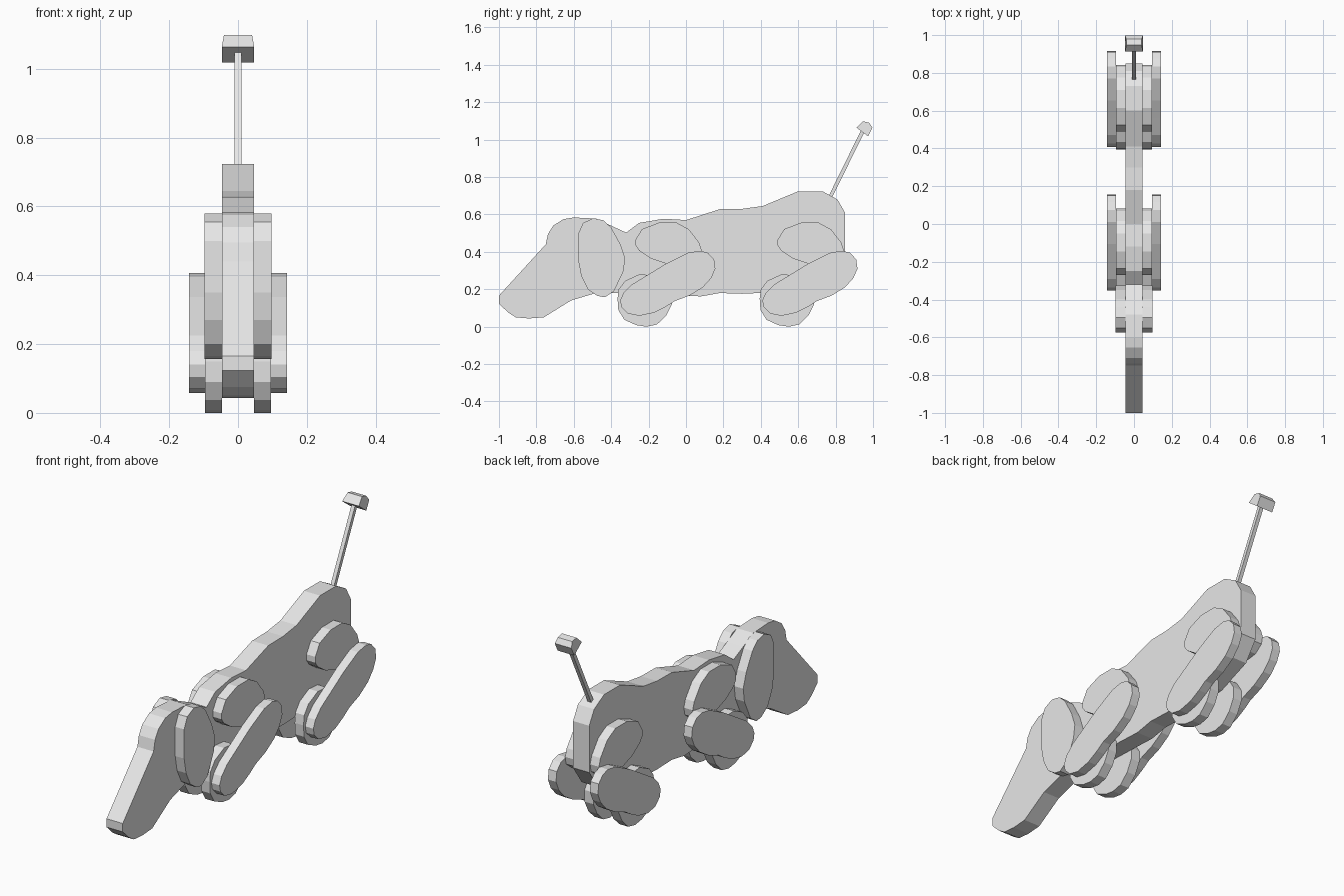
import bpy, bmesh
from mathutils import Vector

grey = bpy.data.materials.new("plain_grey")
grey.diffuse_color = (0.8, 0.8, 0.8, 1)


def finish(name, bm):
    bmesh.ops.recalc_face_normals(bm, faces=bm.faces)
    mesh = bpy.data.meshes.new(name)
    bm.to_mesh(mesh)
    bm.free()
    mesh.materials.append(grey)
    obj = bpy.data.objects.new(name, mesh)
    bpy.context.collection.objects.link(obj)
    return obj


def plate(name, profile, x0, x1, dy=0.0):
    """Cut a side profile (y, z) out of a board lying between x0 and x1."""
    bm = bmesh.new()
    face = bm.faces.new([bm.verts.new((x0, y + dy, z)) for y, z in profile])
    side = bmesh.ops.extrude_face_region(bm, geom=[face])
    verts = [g for g in side["geom"] if isinstance(g, bmesh.types.BMVert)]
    bmesh.ops.translate(bm, verts=verts, vec=(x1 - x0, 0, 0))
    return finish(name, bm)


def pair(name, profile, x0, x1, dy=0.0):
    plate(name + "_right", profile, x0, x1, dy)
    plate(name + "_left", profile, -x1, -x0, dy)


# Board layers, from the middle outwards
INNER, MIDDLE, OUTER = 0.046, 0.096, 0.142

# Head and body in one board
body = [(-1, .166), (-.75, .44), (-.738, .495), (-.71, .54), (-.655, .575), (-.6, .584),
        (-.48, .578), (-.4, .54), (-.32, .503), (-.25, .555), (-.12, .577), (0, .57),
        (.18, .628), (.3, .63), (.41, .645), (.6, .724), (.73, .724), (.81, .68),
        (.85, .61), (.85, .37), (.78, .27), (.6, .2), (.39, .18), (.3, .176), (.18, .18),
        (.08, .162), (-.1, .17), (-.39, .18), (-.475, .182), (-.615, .14), (-.76, .05),
        (-.84, .044), (-.91, .05), (-.95, .075), (-1, .123)]
plate("body", body, -INNER, INNER)

# Hanging ears
ear = [(-.575, .5), (-.55, .555), (-.495, .58), (-.44, .568), (-.4, .53), (-.35, .44),
       (-.325, .365), (-.335, .295), (-.385, .19), (-.435, .157), (-.475, .165),
       (-.525, .2), (-.56, .27), (-.575, .35)]
pair("ear", ear, INNER, MIDDLE + 0.001)

# Legs: upper leg and foot in the middle layer, lower leg outside
upper_leg = [(-.27, .465), (-.235, .522), (-.145, .556), (-.05, .556), (.016, .52),
             (.07, .45), (.083, .41), (.075, .37), (.03, .335), (-.05, .325),
             (-.107, .337), (-.187, .364), (-.25, .406), (-.27, .435)]
lower_leg = [(-.352, .14), (-.335, .18), (-.29, .225), (-.2, .28), (-.107, .337),
             (.01, .395), (.075, .406), (.117, .395), (.15, .36), (.157, .31),
             (.135, .26), (.09, .21), (.02, .167), (-.06, .137), (-.107, .107),
             (-.17, .075), (-.25, .058), (-.31, .07), (-.345, .105)]
foot = [(-.366, .15), (-.36, .2), (-.325, .245), (-.25, .28), (-.18, .275), (-.11, .235),
        (-.075, .18), (-.075, .12), (-.105, .06), (-.155, .012), (-.21, 0), (-.265, .008),
        (-.33, .037), (-.362, .09)]
for name, dy in (("front", 0.0), ("hind", 0.76)):
    pair(name + "_upper_leg", upper_leg, INNER, MIDDLE, dy)
    pair(name + "_foot", foot, INNER, MIDDLE, dy)
    pair(name + "_lower_leg", lower_leg, MIDDLE, OUTER, dy)

# Thin square tail rod
start, end = Vector((0, .755, .66)), Vector((0, .952, 1.06))
n = (end - start).normalized()
w = Vector((0, -n.z, n.y)) * 0.01
rod = [start + w, end + w, end - w, start - w]
plate("tail_rod", [(p.y, p.z) for p in rod], -0.01, 0.01)

# Tail knob with a slightly narrowed top
knob = plate("tail_knob", [(.912, 1.064), (.947, 1.098), (.98, 1.09), (.997, 1.064),
                           (.973, 1.018)], -0.047, 0.047)
for v in knob.data.vertices:
    if v.co.z > 1.08:
        v.co.x *= 0.87
